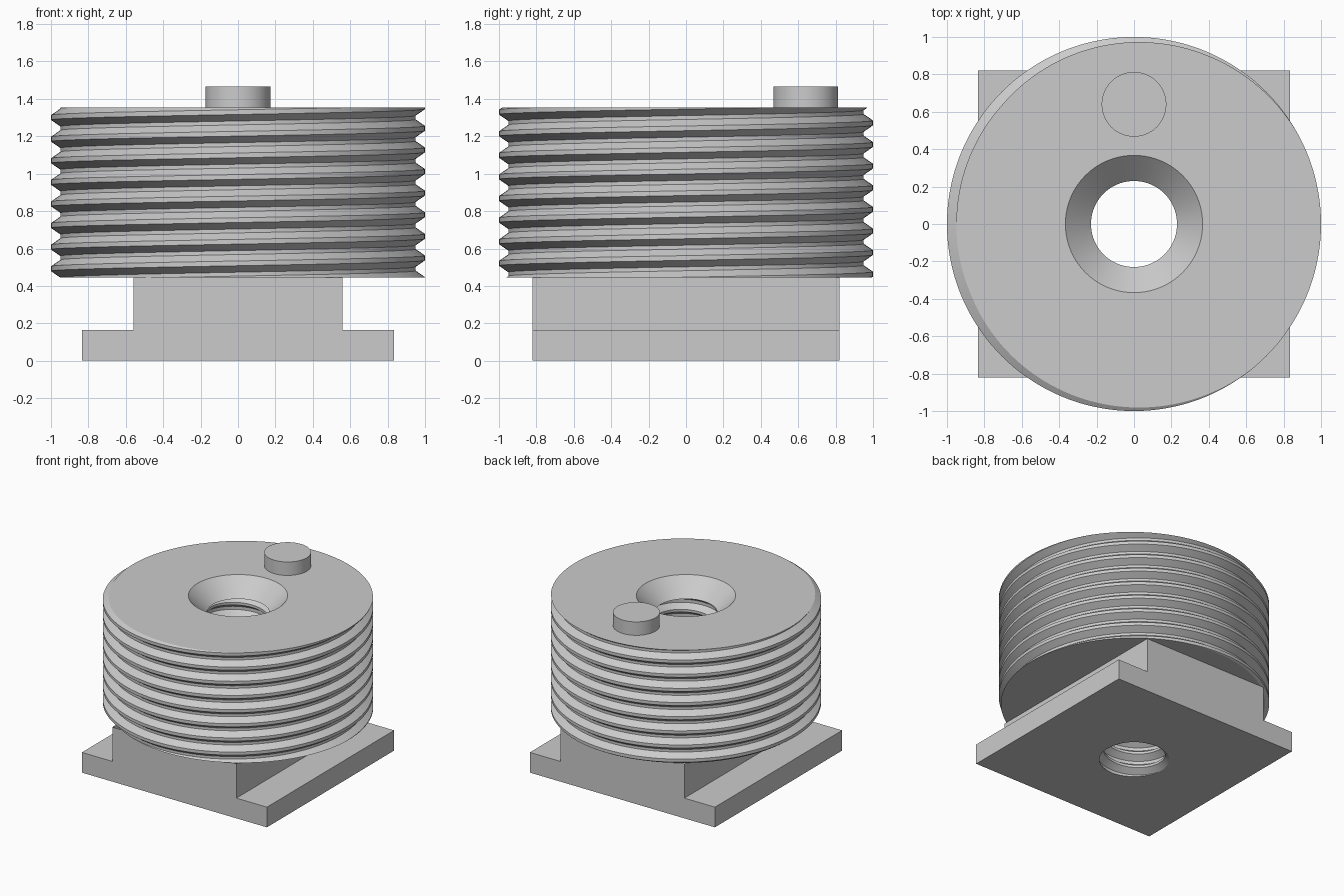
import bpy, bmesh, math
from mathutils import Vector

cube = bpy.data.objects.get("Cube")
if cube:
    bpy.data.objects.remove(cube)

STEPS = 144
PITCH = 0.1155
DEPTH = 0.05
HEAD_BOTTOM, HEAD_TOP = 0.445, 1.355
ROOT_R, BORE_R, SINK_R, SINK_Z = 0.95, 0.23, 0.367, 1.22
BASE_X, BASE_Y, BASE_H, NECK_X = 0.835, 0.82, 0.165, 0.56
HEAD_PHASE = 1.358
BORE_PHASE = -PITCH * 0.625

grey = bpy.data.materials.new("plain grey")
grey.use_nodes = True
grey.diffuse_color = (0.6, 0.6, 0.6, 1)
grey.node_tree.nodes["Principled BSDF"].inputs["Base Color"].default_value = (0.6, 0.6, 0.6, 1)


def finish(bm, name):
    bmesh.ops.remove_doubles(bm, verts=bm.verts, dist=1e-5)
    mesh = bpy.data.meshes.new(name)
    bm.to_mesh(mesh)
    bm.free()
    mesh.materials.append(grey)
    obj = bpy.data.objects.new(name, mesh)
    bpy.context.collection.objects.link(obj)
    bpy.ops.object.select_all(action='DESELECT')
    obj.select_set(True)
    bpy.context.view_layer.objects.active = obj
    bpy.ops.object.shade_smooth_by_angle(angle=math.radians(30))
    return obj


def thread_radius(root, phase, turn, z):
    """Trapezoid thread: radius at a height and a fraction of a turn."""
    u = ((z - phase) / PITCH - turn + 0.5) % 1 - 0.5
    return root + DEPTH * min(1, max(0, (0.41 - abs(u)) / 0.30))


def thread_column(root, phase, turn, low, high):
    """Thread section from low to high, as (radius, height) pairs."""
    first = math.floor((low - phase) / PITCH) - 2
    last = math.ceil((high - phase) / PITCH) + 2
    points = []
    for k in range(first, last):
        for f in (-0.41, -0.11, 0.11, 0.41):
            z = phase + PITCH * (k + f + turn)
            z = min(high, max(low, z))
            points.append((thread_radius(root, phase, turn, z), z))
    return points


def sweep(bm, column):
    """Join the columns of points made for each step round the axis."""
    rows = []
    for j in range(STEPS + 1):
        turn = j / STEPS
        rows.append([bm.verts.new(p) for p in column(turn)])
    for a, b in zip(rows, rows[1:]):
        for i in range(len(a) - 1):
            bm.faces.new((a[i], b[i], b[i + 1], a[i + 1]))


def around(turn, pairs):
    angle = math.tau * turn
    return [Vector((r * math.cos(angle), r * math.sin(angle), z)) for r, z in pairs]


# Threaded head: underside, outer thread, top and countersink
def head_column(turn):
    outer = thread_column(ROOT_R, HEAD_PHASE, turn, HEAD_BOTTOM, HEAD_TOP)
    return around(turn, [(0.3, HEAD_BOTTOM)] + outer
                  + [(SINK_R, HEAD_TOP), (BORE_R, SINK_Z)])


bm = bmesh.new()
sweep(bm, head_column)
finish(bm, "threaded_head")


# Threaded bore through the whole part
def bore_column(turn):
    inner = thread_column(BORE_R, BORE_PHASE, turn, 0, SINK_Z)
    return around(turn, [(BORE_R, SINK_Z)] + inner[::-1])


bm = bmesh.new()
sweep(bm, bore_column)
finish(bm, "threaded_bore")


# Base and neck: extruded T section with a holed underside
def underside_column(turn):
    c, s = math.cos(math.tau * turn), math.sin(math.tau * turn)
    m = max(abs(c), abs(s))
    r = thread_radius(BORE_R, BORE_PHASE, turn, 0)
    return around(turn, [(r, 0)]) + [Vector((BASE_X * c / m, BASE_Y * s / m, 0))]


bm = bmesh.new()
half = [(BASE_X, 0), (BASE_X, BASE_H), (NECK_X, BASE_H), (NECK_X, HEAD_BOTTOM)]
section = half + [(-x, z) for x, z in reversed(half)]
front = [bm.verts.new((x, -BASE_Y, z)) for x, z in section]
back = [bm.verts.new((x, BASE_Y, z)) for x, z in section]
bm.faces.new(front)
bm.faces.new(back[::-1])
for i in (0, 1, 2, 4, 5, 6):
    bm.faces.new((front[i], back[i], back[i + 1], front[i + 1]))
sweep(bm, underside_column)
finish(bm, "base_and_neck")

# Round peg on the top face
bm = bmesh.new()
bmesh.ops.create_cone(bm, cap_ends=True, segments=64, radius1=0.173,
                      radius2=0.173, depth=0.11)
bmesh.ops.translate(bm, verts=bm.verts, vec=(0, 0.64, HEAD_TOP + 0.055))
finish(bm, "top_peg")
